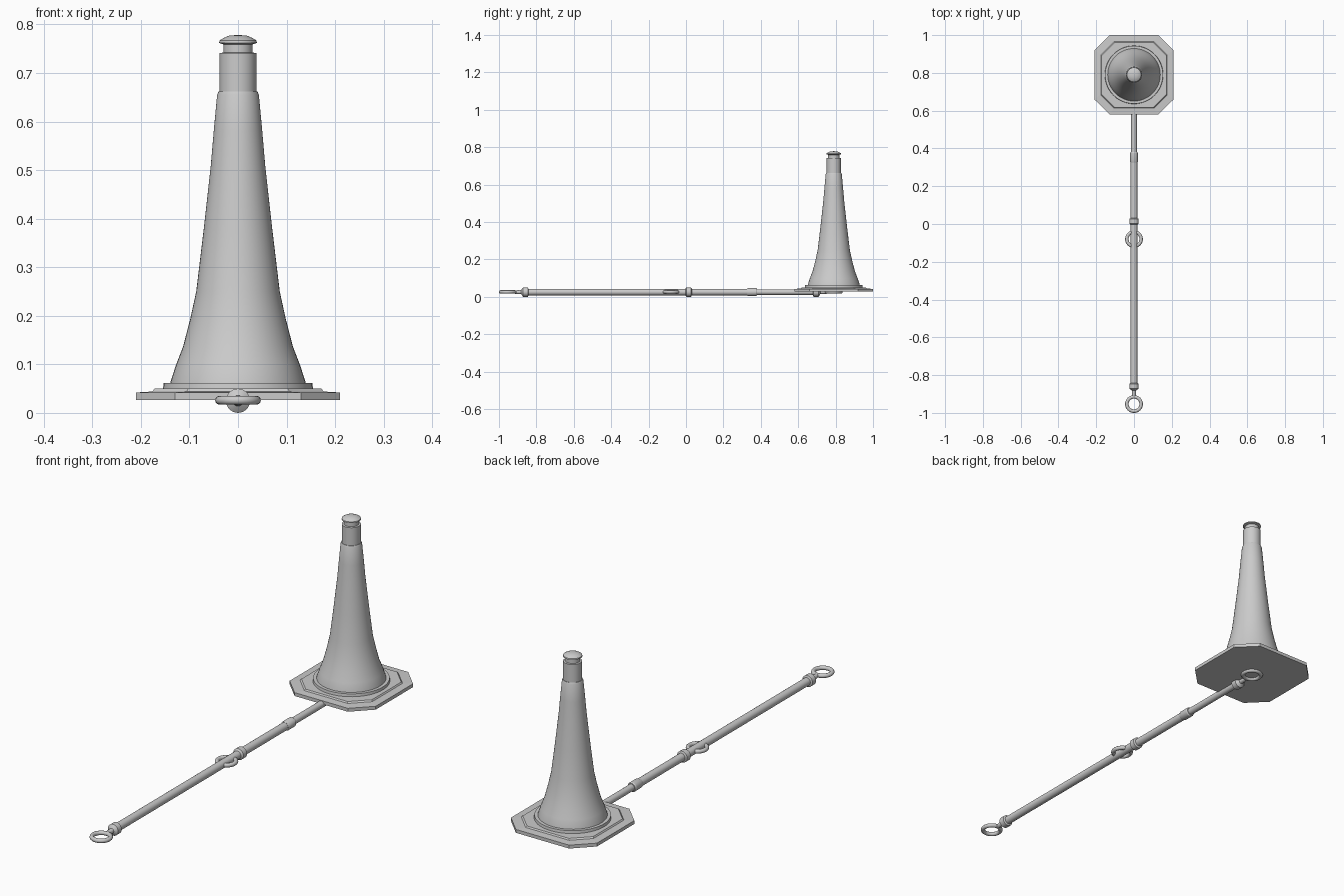
import bpy, bmesh, math
from mathutils import Matrix, Vector

if "Cube" in bpy.data.objects:
    bpy.data.objects.remove(bpy.data.objects["Cube"])

CY = 0.79      # cone centre along y
BZ = 0.025     # bar axis height


def finish(name, bm, loc, smooth=True):
    bmesh.ops.recalc_face_normals(bm, faces=bm.faces)
    me = bpy.data.meshes.new(name)
    bm.to_mesh(me)
    bm.free()
    ob = bpy.data.objects.new(name, me)
    ob.location = loc
    bpy.context.collection.objects.link(ob)
    if smooth:
        bpy.context.view_layer.objects.active = ob
        bpy.ops.object.select_all(action='DESELECT')
        ob.select_set(True)
        bpy.ops.object.shade_smooth_by_angle(angle=math.radians(30))
    return ob


def lathe(name, profile, loc, n=32, along_y=False):
    """Revolve (radius, height) points; both ends are capped."""
    bm = bmesh.new()
    rings = [[bm.verts.new((r * math.cos(2 * math.pi * i / n),
                            r * math.sin(2 * math.pi * i / n), z))
              for i in range(n)] for r, z in profile]
    for a, b in zip(rings, rings[1:]):
        for i in range(n):
            j = (i + 1) % n
            bm.faces.new((a[i], a[j], b[j], b[i]))
    bm.faces.new(rings[0][::-1])
    bm.faces.new(rings[-1])
    if along_y:
        bm.transform(Matrix.Rotation(-math.pi / 2, 4, 'X'))
    return finish(name, bm, loc)


def octagon_plate(name, layers):
    """Stack of cut-corner squares: (half width, corner cut, z)."""
    bm = bmesh.new()
    rings = []
    for w, c, z in layers:
        k = w - c
        pts = [(w, -k), (w, k), (k, w), (-k, w), (-w, k), (-w, -k), (-k, -w), (k, -w)]
        rings.append([bm.verts.new((x, y, z)) for x, y in pts])
    for a, b in zip(rings, rings[1:]):
        for i in range(8):
            j = (i + 1) % 8
            bm.faces.new((a[i], a[j], b[j], b[i]))
    bm.faces.new(rings[0][::-1])
    bm.faces.new(rings[-1])
    return finish(name, bm, (0, CY, 0), False)


def bar_ring(name, y):
    bpy.ops.mesh.primitive_torus_add(major_radius=0.038, minor_radius=0.009,
                                     major_segments=32, minor_segments=12,
                                     location=(0, y, BZ + 0.001))
    ob = bpy.context.object
    ob.name = name
    bpy.ops.object.shade_smooth_by_angle(angle=math.radians(40))


# Stepped cone base and the round foot above it
octagon_plate("cone_base", [(0.21, 0.08, 0.027), (0.21, 0.08, 0.042),
                            (0.176, 0.07, 0.044), (0.172, 0.07, 0.050)])
lathe("cone_foot", [(0.155, 0.045), (0.153, 0.062)], (0, CY, 0), 48)

# Flared cone body, neck and mushroom cap
lathe("cone_body", [(0.140, 0.055), (0.139, 0.064), (0.128, 0.098), (0.113, 0.137),
                    (0.098, 0.195), (0.086, 0.25), (0.071, 0.375), (0.056, 0.51),
                    (0.050, 0.58), (0.043, 0.655), (0.040, 0.662)], (0, CY, 0), 48)
lathe("cone_neck", [(0.038, 0.655), (0.038, 0.741), (0.030, 0.742), (0.030, 0.762)],
      (0, CY, 0))
lathe("cone_cap", [(0.030, 0.759), (0.039, 0.762), (0.038, 0.767), (0.030, 0.772),
                   (0.018, 0.777), (0.004, 0.778)], (0, CY, 0))

# Telescopic bar: outer tubes, inner tube and joint sleeve
for name, r, y0, y1 in [("outer_tube", 0.0175, -0.86, 0.0),
                        ("middle_tube", 0.0175, 0.0, 0.36),
                        ("inner_tube", 0.015, 0.35, 0.69)]:
    lathe(name, [(r, 0), (r, y1 - y0)], (0, y0, BZ), 24, True)
lathe("joint_sleeve", [(0.018, -0.035), (0.021, -0.028), (0.021, 0.015), (0.018, 0.02)],
      (0, 0.36, BZ), 24, True)

# Rings with neck and collar; s points from the ring towards its collar
for name, y, s in [("front", -0.953, 1), ("middle", -0.08, 1), ("rear", 0.79, -1)]:
    bar_ring(name + "_ring", y)
    prof = [(0.009, 0.04), (0.011, 0.072), (0.019, 0.077), (0.025, 0.082),
            (0.025, 0.107), (0.018, 0.111)]
    lathe(name + "_collar", [(r, s * d) for r, d in prof], (0, y, BZ), 24, True)
